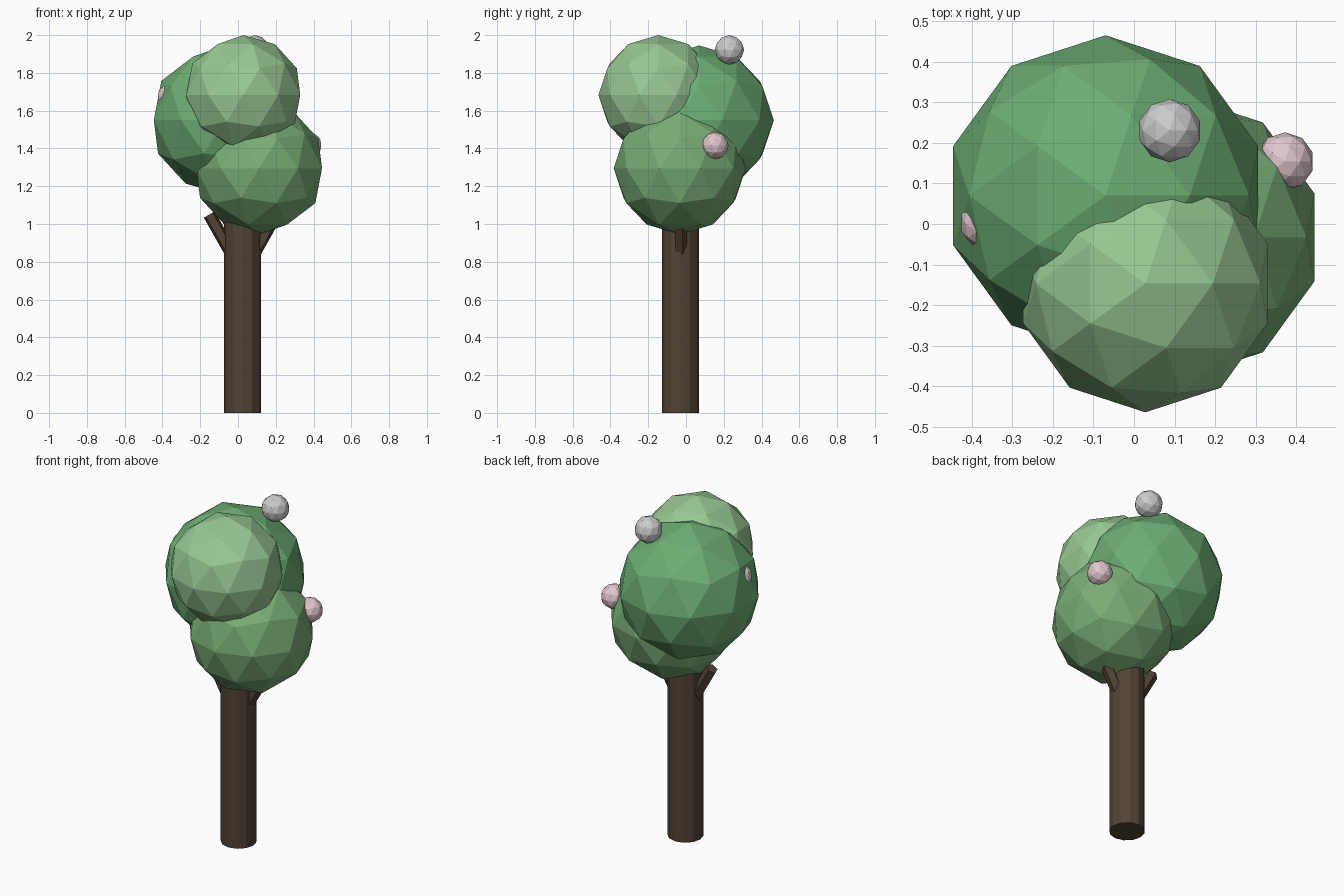
import bpy
from mathutils import Vector

if "Cube" in bpy.data.objects:
    bpy.data.objects.remove(bpy.data.objects["Cube"])


def material(name, rgb):
    m = bpy.data.materials.new(name)
    m.diffuse_color = (*rgb, 1)
    m.use_nodes = True
    m.node_tree.nodes["Principled BSDF"].inputs["Base Color"].default_value = m.diffuse_color
    return m


bark = material("bark", (0.085, 0.055, 0.035))
leaf_dark = material("leaf_dark", (0.15, 0.42, 0.17))
leaf_mid = material("leaf_mid", (0.19, 0.42, 0.18))
leaf_light = material("leaf_light", (0.31, 0.58, 0.29))
pink = material("pink", (0.75, 0.57, 0.61))


def ball(name, centre, radius, mat=None):
    bpy.ops.mesh.primitive_ico_sphere_add(subdivisions=2, radius=radius, location=centre)
    ob = bpy.context.object
    ob.name = name
    if mat:
        ob.data.materials.append(mat)


def rod(name, start, end, radius, sides):
    a, b = Vector(start), Vector(end)
    d = b - a
    bpy.ops.mesh.primitive_cylinder_add(vertices=sides, radius=radius, depth=d.length,
                                        location=(a + b) / 2)
    ob = bpy.context.object
    ob.name = name
    # tilt in the x-z plane only
    ob.rotation_euler = (0, Vector((0, 0, 1)).angle(d) * (1 if d.x >= 0 else -1), 0)
    ob.data.materials.append(bark)


# trunk and two side branches
TX, TY = 0.025, -0.03
rod("trunk", (TX, TY, 0), (TX, TY, 1.1), 0.098, 12)
for name, s in (("left_branch", -1), ("right_branch", 1)):
    rod(name, (TX + s * 0.05, TY, 0.825), (TX + s * 0.177, TY, 1.05), 0.035, 5)

# foliage clumps
ball("foliage_back", (-0.07, 0.07, 1.55), 0.395, leaf_dark)
ball("foliage_low", (0.112, -0.033, 1.295), 0.35, leaf_mid)
ball("foliage_top", (0.028, -0.147, 1.683), 0.317, leaf_light)

# blossoms and loose grey ball
ball("blossom_right", (0.372, 0.154, 1.415), 0.072, pink)
ball("blossom_left", (-0.358, 0.003, 1.675), 0.07, pink)
ball("grey_ball", (0.088, 0.23, 1.922), 0.078)
